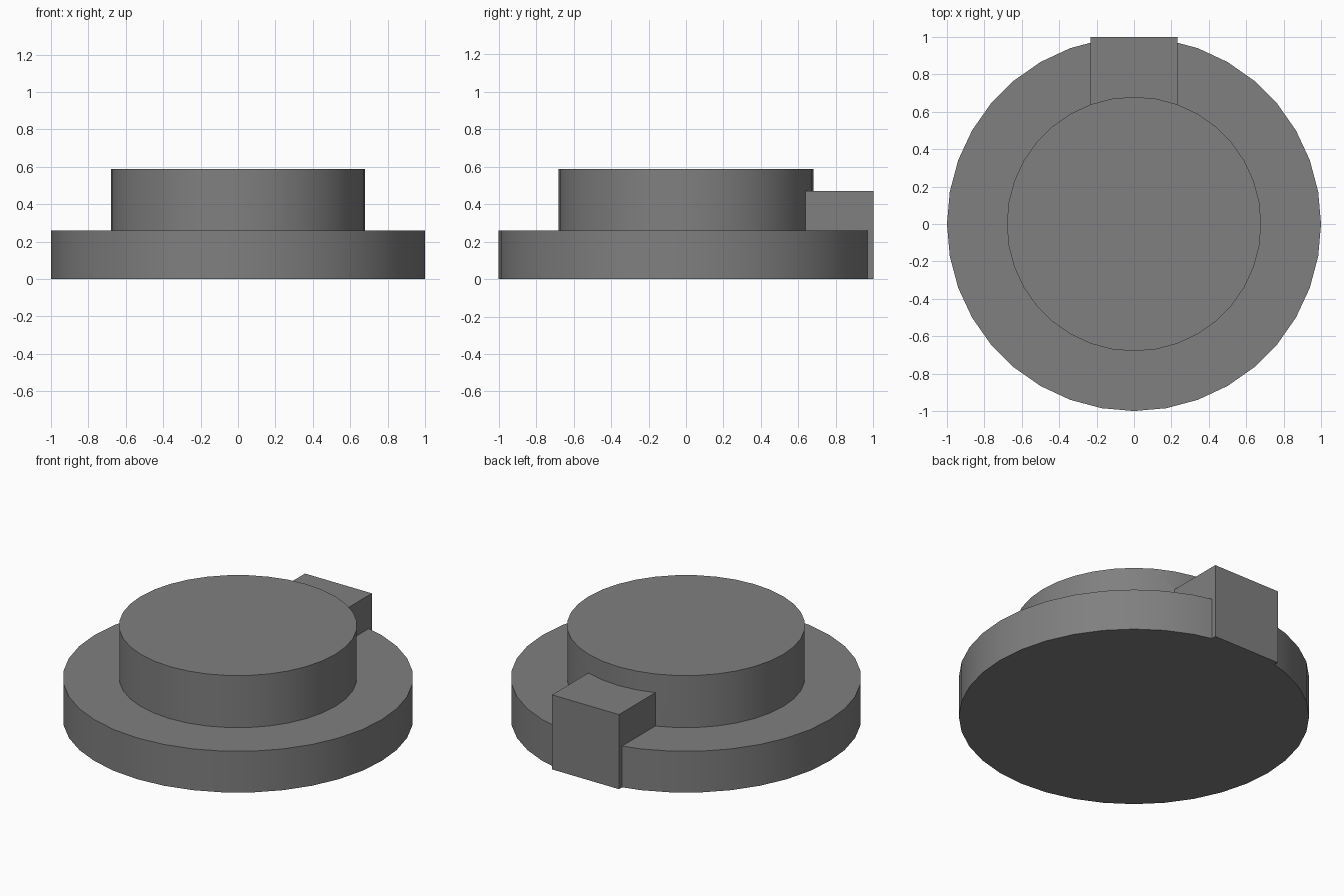
import bpy, bmesh, math
from mathutils import Matrix, Vector

if "Cube" in bpy.data.objects:
    bpy.data.objects.remove(bpy.data.objects["Cube"])

SIDES = 36

# Dark grey shared by every part
dark = bpy.data.materials.new("dark_grey")
dark.diffuse_color = (0.215, 0.215, 0.215, 1)
dark.use_nodes = True
dark.node_tree.nodes["Principled BSDF"].inputs["Base Color"].default_value = dark.diffuse_color


def finish(name, bm):
    bmesh.ops.recalc_face_normals(bm, faces=bm.faces)
    mesh = bpy.data.meshes.new(name)
    bm.to_mesh(mesh)
    bm.free()
    mesh.materials.append(dark)
    obj = bpy.data.objects.new(name, mesh)
    bpy.context.collection.objects.link(obj)
    return obj


# Stepped round body: wide flange below, narrower hub above
bm = bmesh.new()
profile = [(1.0, 0.0), (1.0, 0.26), (0.68, 0.26), (0.68, 0.588)]
rings = [[bm.verts.new((r * math.cos(2 * math.pi * i / SIDES),
                        r * math.sin(2 * math.pi * i / SIDES), z))
          for i in range(SIDES)] for r, z in profile]
for low, high in zip(rings, rings[1:]):
    for i in range(SIDES):
        j = (i + 1) % SIDES
        bm.faces.new((low[i], low[j], high[j], high[i]))
bm.faces.new(rings[0])
bm.faces.new(rings[-1])
body = finish("flanged_hub", bm)

# Rectangular key block at the back, reaching from the hub to the flange rim
bm = bmesh.new()
size = Vector((0.466, 0.5, 0.47))
bmesh.ops.create_cube(bm, size=1, matrix=Matrix.Translation((0, 0.75, 0.235))
                      @ Matrix.Diagonal(size).to_4x4())
key = finish("key_block", bm)

# Merge the key block into the body
bpy.context.view_layer.objects.active = body
body.select_set(True)
union = body.modifiers.new("join_key", 'BOOLEAN')
union.operation = 'UNION'
union.solver = 'EXACT'
union.object = key
bpy.ops.object.modifier_apply(modifier=union.name)
bpy.data.objects.remove(key)
bpy.ops.object.shade_smooth_by_angle(angle=math.radians(30))
